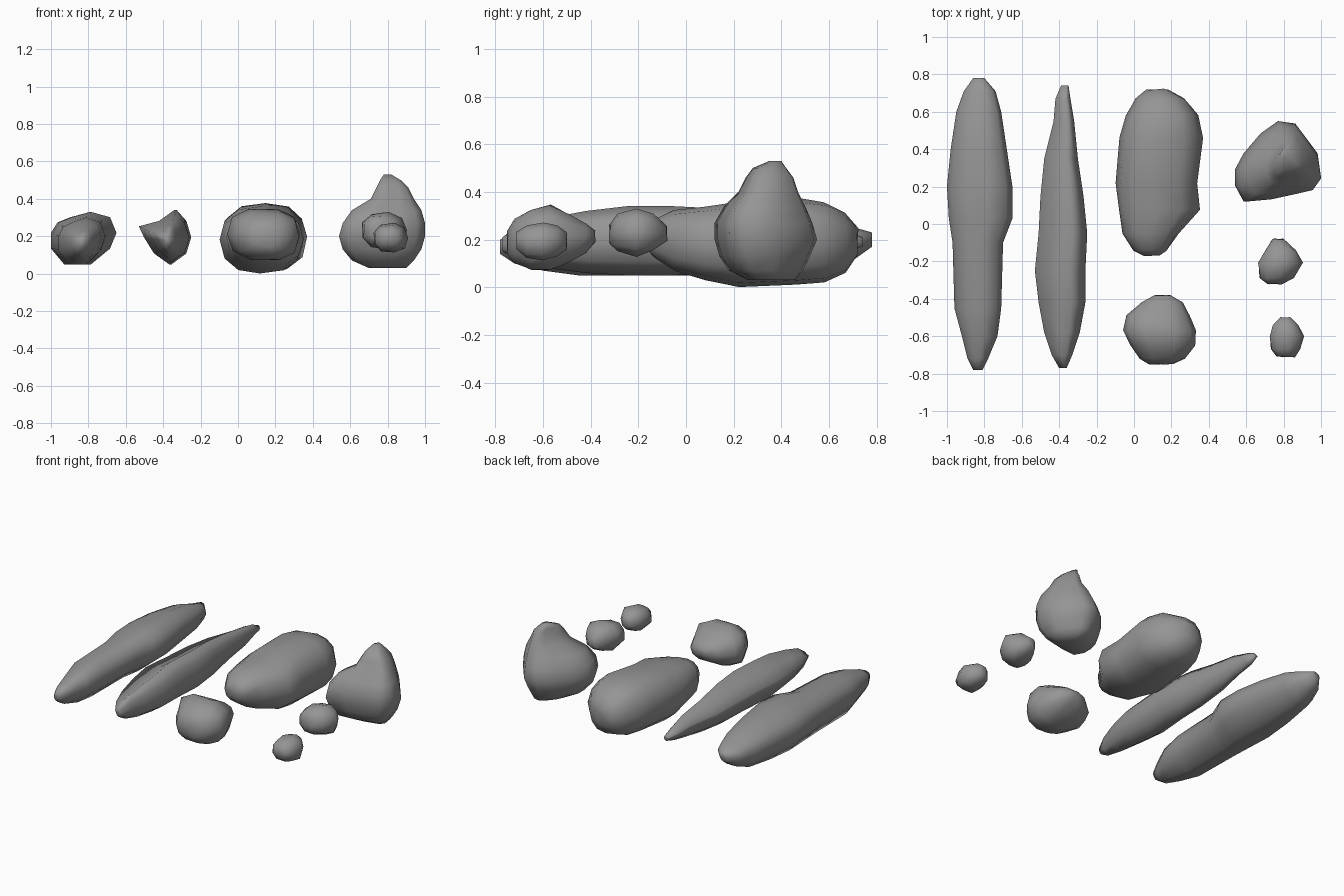
import bpy
import bmesh
import math
import random
from mathutils import Vector

random.seed(4)

default_cube = bpy.data.objects.get("Cube")
if default_cube:
    bpy.data.objects.remove(default_cube, do_unlink=True)

# Single stone colour
stone_grey = bpy.data.materials.new("stone_grey")
stone_grey.use_nodes = True
colour = (0.3, 0.3, 0.3, 1)
stone_grey.diffuse_color = colour
shader = next(n for n in stone_grey.node_tree.nodes if n.type == "BSDF_PRINCIPLED")
shader.inputs["Base Color"].default_value = colour


def round_section(sides, squareness=0.9):
    """Counter-clockwise rounded outline that fills a unit box."""
    points = []
    for i in range(sides):
        angle = math.tau * i / sides
        c, s = math.cos(angle), math.sin(angle)
        points.append(((1 + math.copysign(abs(c) ** squareness, c)) / 2,
                       (1 + math.copysign(abs(s) ** squareness, s)) / 2))
    return points


def tenths(*pairs):
    """Hand-shaped outline of a unit box, given in tenths."""
    return [(u / 10, v / 10) for u, v in pairs]


def place(axis, along, a, b):
    """Put a section point in space; sections lie across y or across z."""
    point = (a, along, b) if axis == "y" else (a, b, along)
    return Vector(point) / 100


def make_rock(name, axis, section, stations, roughness=0.0):
    """Loft a section through stations of (along, low a, high a, low b, high b), in hundredths."""
    bm = bmesh.new()
    rings = []
    for along, a_low, a_high, b_low, b_high in stations:
        ring = []
        for u, v in section:
            a = a_low + (a_high - a_low) * u
            b = b_low + (b_high - b_low) * v
            jitter = Vector([random.uniform(-roughness, roughness) for _ in "xyz"])
            ring.append(bm.verts.new(place(axis, along, a, b) + jitter))
        rings.append(ring)

    # Skin between neighbouring rings, then close both ends
    count = len(section)
    for lower, upper in zip(rings, rings[1:]):
        for i in range(count):
            j = (i + 1) % count
            bm.faces.new((lower[i], lower[j], upper[j], upper[i]))
    for ring in (rings[0], rings[-1]):
        cap = bm.faces.new(ring)
        bmesh.ops.poke(bm, faces=[cap])
    bmesh.ops.recalc_face_normals(bm, faces=bm.faces[:])
    for face in bm.faces:
        face.smooth = True

    mesh = bpy.data.meshes.new(name)
    bm.to_mesh(mesh)
    bm.free()
    mesh.materials.append(stone_grey)
    rock = bpy.data.objects.new(name, mesh)
    bpy.context.collection.objects.link(rock)
    return rock


# Long rock with a raised rear half
make_rock("long_wide_rock", "y",
          tenths((10, 6), (9, 9), (6, 10), (3, 9), (1, 8), (0, 6),
                 (0, 3), (2, 0), (6, 0), (9, 3)),
          [(-78, -86, -81, 14, 20), (-72, -89, -78, 10, 23), (-60, -92, -73, 7, 27),
           (-45, -96, -71, 5, 30), (-10, -97, -70, 5, 31), (3, -99, -65, 5, 33),
           (20, -100, -65, 5, 33), (40, -98, -68, 6, 32), (60, -95, -71, 8, 29),
           (71, -91, -74, 12, 25), (78, -86, -80, 17, 23)])

# Narrow rock with a ridge leaning to one side
make_rock("long_narrow_rock", "y",
          tenths((10, 5), (9, 8), (7, 10), (4, 8), (0, 7), (1, 5), (3, 2), (6, 0), (9, 2)),
          [(-77, -40, -36, 15, 21), (-70, -44, -33, 11, 26), (-58, -48, -29, 8, 29),
           (-42, -51, -26, 6, 32), (-25, -53, -26, 5, 34), (-5, -51, -25, 5, 34),
           (15, -50, -27, 6, 33), (35, -48, -30, 9, 30), (55, -43, -32, 12, 27),
           (67, -42, -34, 15, 24), (74, -39, -35, 17, 21)])

# Large rounded boulder
make_rock("large_boulder", "y", round_section(12, 0.85),
          [(-17, 5, 14, 17, 24), (-14, 0, 18, 13, 28), (-5, -6, 24, 7, 32),
           (8, -8, 35, 3, 34), (22, -10, 34, 0, 36), (46, -8, 37, 1, 38),
           (58, -4, 34, 2, 36), (67, 1, 27, 6, 31), (72, 7, 18, 13, 25)], 0.004)

# Squat boulder in front
make_rock("squat_boulder", "y", round_section(10, 0.8),
          [(-75, 8, 21, 14, 24), (-72, 3, 27, 10, 29), (-65, -2, 33, 7, 33),
           (-57, -6, 33, 7, 35), (-49, -4, 30, 10, 31), (-42, 4, 26, 14, 27),
           (-38, 11, 20, 19, 24)], 0.003)

# Peaked rock, lofted upward to its off-centre tip
make_rock("peaked_rock", "z",
          tenths((10, 3), (9.6, 6), (7, 9.7), (5, 10), (3, 8.5), (1, 6), (0, 4),
                 (0, 2), (1, 0), (4, 0.3), (7, 1), (9, 1.5)),
          [(3, 70, 90, 26, 46), (7, 61, 94, 18, 49), (13, 56, 98, 14, 52),
           (20, 54, 100, 12, 55), (27, 56, 100, 12, 53), (34, 61, 98, 16, 50),
           (40, 71, 94, 22, 47), (46, 74, 91, 25, 45), (50, 76, 87, 28, 42),
           (53, 78, 82, 35, 40)])

# Two pebbles
make_rock("medium_pebble", "y", round_section(9, 0.85),
          [(-32, 71, 79, 18, 27), (-29, 67, 85, 15, 31), (-21, 66, 90, 13, 33),
           (-14, 70, 87, 15, 31), (-8, 74, 80, 19, 26)], 0.004)
make_rock("small_pebble", "y", round_section(9, 0.85),
          [(-71, 76, 86, 16, 23), (-67, 73, 89, 12, 26), (-60, 72, 91, 11, 27),
           (-54, 74, 88, 13, 26), (-50, 78, 84, 16, 23)], 0.003)
